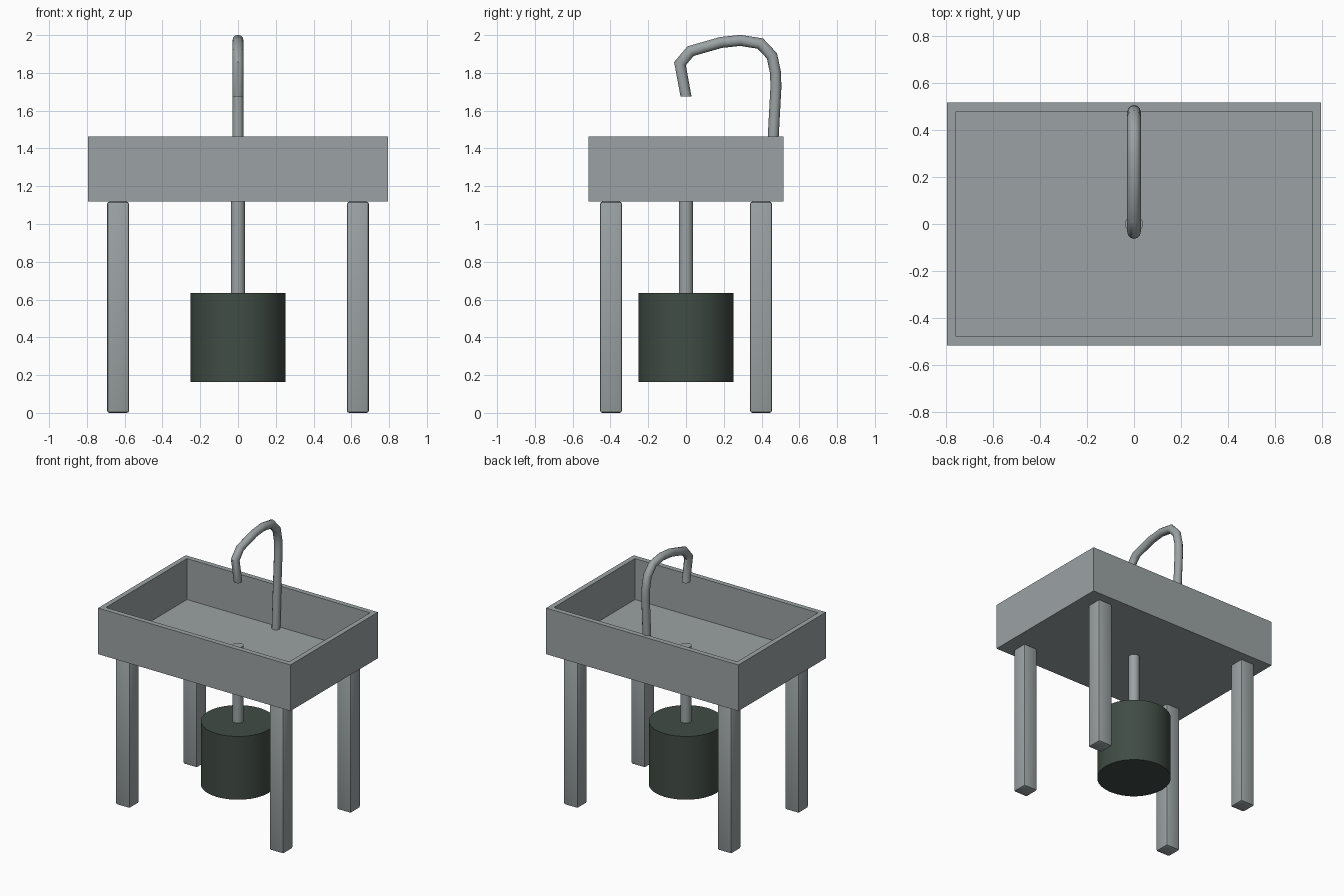
import bpy, bmesh, math
from mathutils import Vector

if "Cube" in bpy.data.objects:
    bpy.data.objects.remove(bpy.data.objects["Cube"], do_unlink=True)


def material(name, color):
    m = bpy.data.materials.new(name)
    m.use_nodes = True
    m.diffuse_color = (*color, 1)
    m.node_tree.nodes["Principled BSDF"].inputs["Base Color"].default_value = (*color, 1)
    return m


steel = material("steel grey", (0.33, 0.365, 0.37))
dark = material("dark green grey", (0.052, 0.072, 0.060))


def finish(name, bm, mat, smooth=False):
    bmesh.ops.recalc_face_normals(bm, faces=bm.faces)
    mesh = bpy.data.meshes.new(name)
    bm.to_mesh(mesh)
    bm.free()
    mesh.materials.append(mat)
    obj = bpy.data.objects.new(name, mesh)
    bpy.context.collection.objects.link(obj)
    if smooth:
        bpy.ops.object.select_all(action="DESELECT")
        obj.select_set(True)
        bpy.context.view_layer.objects.active = obj
        bpy.ops.object.shade_smooth_by_angle(angle=math.radians(40))
    return obj


def box(name, lo, hi, mat, bevel=0):
    bm = bmesh.new()
    bmesh.ops.create_cube(bm, size=1)
    for v in bm.verts:
        v.co = [h if c > 0 else l for c, l, h in zip(v.co, lo, hi)]
    if bevel:
        bmesh.ops.bevel(bm, geom=bm.edges[:], offset=bevel, segments=2,
                        profile=0.5, affect="EDGES")
    return finish(name, bm, mat, bevel > 0)


def cylinder(name, radius, z0, z1, mat):
    bm = bmesh.new()
    bmesh.ops.create_cone(bm, cap_ends=True, segments=32, radius1=radius,
                          radius2=radius, depth=z1 - z0)
    bmesh.ops.translate(bm, verts=bm.verts, vec=(0, 0, (z0 + z1) / 2))
    return finish(name, bm, mat, True)


def tube(name, path, radius, mat, sides=12):
    # Mitred rings along a path in the YZ plane, with level ends
    pts = [Vector((0, y, z)) for y, z in path]
    across = Vector((1, 0, 0))
    bm, rings = bmesh.new(), []
    for i, p in enumerate(pts):
        if 0 < i < len(pts) - 1:
            a, b = (p - pts[i - 1]).normalized(), (pts[i + 1] - p).normalized()
            t = (a + b).normalized()
            stretch = 1 / t.dot(a)
        else:
            t, stretch = Vector((0, 0, 1 if i == 0 else -1)), 1
        side = t.cross(across) * stretch
        rings.append([bm.verts.new(p + radius * (across * math.cos(k * math.tau / sides)
                                                 + side * math.sin(k * math.tau / sides)))
                      for k in range(sides)])
    for r, s in zip(rings, rings[1:]):
        for k in range(sides):
            n = (k + 1) % sides
            bm.faces.new((r[k], r[n], s[n], s[k]))
    bm.faces.new(rings[0])
    bm.faces.new(rings[-1])
    return finish(name, bm, mat, True)


# Basin: trough section running between two end walls
W, D, T = 0.794, 0.516, 0.038
BOTTOM, FLOOR, RIM = 1.118, 1.156, 1.462
section = [(-D, BOTTOM), (D, BOTTOM), (D, RIM), (D - T, RIM),
           (D - T, FLOOR), (T - D, FLOOR), (T - D, RIM), (-D, RIM)]
bm = bmesh.new()
ends = [[bm.verts.new((x, y, z)) for y, z in section] for x in (T - W, W - T)]
for k in range(len(section)):
    n = (k + 1) % len(section)
    bm.faces.new((ends[0][k], ends[0][n], ends[1][n], ends[1][k]))
for ring in ends:
    bm.faces.new(ring)
finish("basin_trough", bm, steel)
box("basin_left_wall", (W - T, -D, BOTTOM), (W, D, RIM), steel)
box("basin_right_wall", (-W, -D, BOTTOM), (T - W, D, RIM), steel)

# Legs
for sx, side in ((1, "left"), (-1, "right")):
    for sy, end in ((-1, "front"), (1, "back")):
        cx, cy, h = sx * 0.635, sy * 0.397, 0.058
        box(f"{end}_{side}_leg", (cx - h, cy - h, 0), (cx + h, cy + h, BOTTOM), steel, 0.012)

# Drain and waste container
cylinder("drain_pipe", 0.038, 0.62, 1.20, steel)
cylinder("waste_container", 0.252, 0.164, 0.636, dark)

# Faucet
tube("faucet", [(0.447, 1.15), (0.462, 1.465), (0.476, 1.725), (0.474, 1.80),
                (0.455, 1.89), (0.394, 1.955), (0.288, 1.972), (0.185, 1.961),
                (0.024, 1.915), (-0.032, 1.849), (0.0, 1.675)], 0.029, steel)
